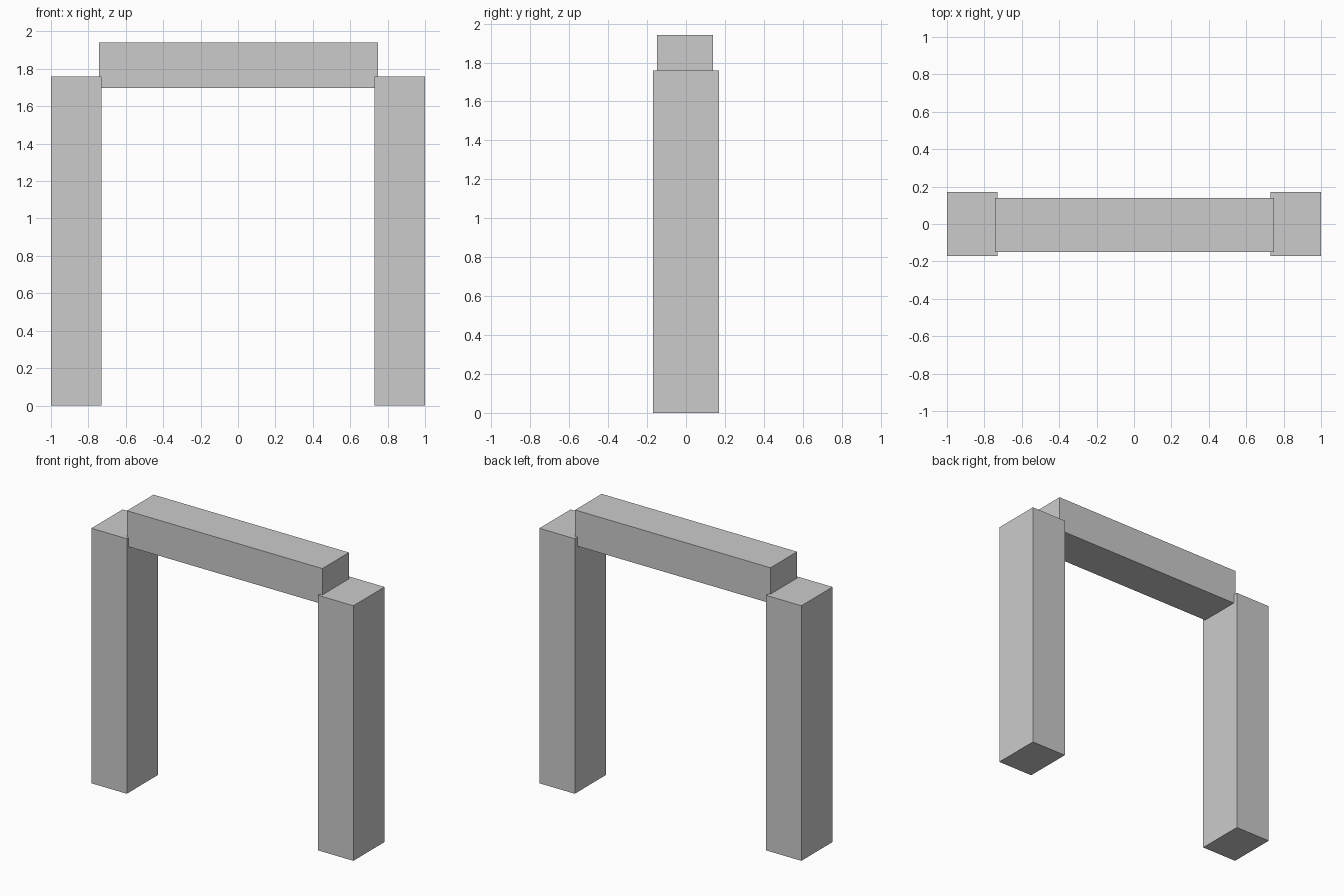
import bpy

if "Cube" in bpy.data.objects:
    bpy.data.objects.remove(bpy.data.objects["Cube"])


def box(name, lo, hi):
    """Axis-aligned box between two opposite corners."""
    centre = [(a + b) / 2 for a, b in zip(lo, hi)]
    bpy.ops.mesh.primitive_cube_add(size=1, location=centre)
    obj = bpy.context.object
    obj.name = name
    obj.scale = [b - a for a, b in zip(lo, hi)]
    bpy.ops.object.transform_apply(location=False, rotation=False, scale=True)
    return obj


# Upright posts
box("left_post", (-1.0, -0.17, 0), (-0.73, 0.17, 1.76))
box("right_post", (0.73, -0.17, 0), (1.0, 0.17, 1.76))

# Lintel, its ends let slightly into the post tops
box("lintel_beam", (-0.743, -0.15, 1.697), (0.749, 0.14, 1.942))
